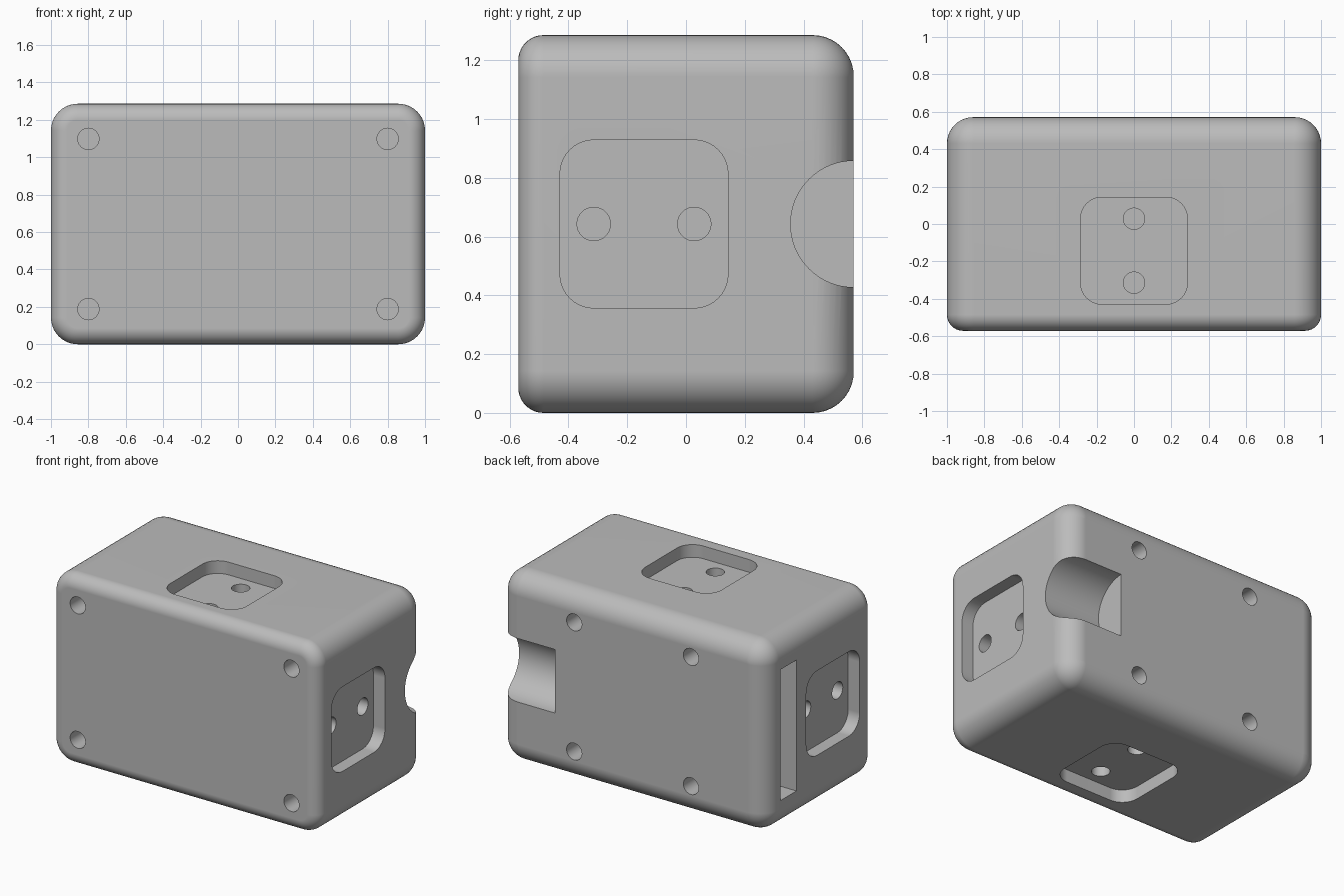
import bpy, bmesh
from math import sin, cos, pi
from mathutils import Matrix, Vector

if "Cube" in bpy.data.objects:
    bpy.data.objects.remove(bpy.data.objects["Cube"])

W, D, H = 1.0, 0.571, 0.643          # half sizes of the block
EDGE, FRONT_EDGE = 0.143, 0.086      # edge radii
PAD_Y = -0.143                       # centre of the side pockets


def rounded_rect(a, b, r, seg=10):
    """Outline of a rounded rectangle with half sizes a, b."""
    pts = []
    for k, (sx, sy) in enumerate(((1, 1), (-1, 1), (-1, -1), (1, -1))):
        for i in range(seg + 1):
            t = (k + i / seg) * pi / 2
            pts.append((sx * (a - r) + r * cos(t), sy * (b - r) + r * sin(t)))
    return pts


def loft(bm, rings):
    """Skin rings of points and close both ends."""
    vs = [[bm.verts.new(p) for p in ring] for ring in rings]
    n = len(vs[0])
    for a, b in zip(vs, vs[1:]):
        for i in range(n):
            bm.faces.new((a[i], a[(i + 1) % n], b[(i + 1) % n], b[i]))
    bm.faces.new(vs[0][::-1])
    bm.faces.new(vs[-1])


def prism(bm, outline, origin, axis, depth, out=0.05):
    """Cutter entering at origin against the outward axis."""
    m = Matrix.Translation(origin) @ Vector(axis).to_track_quat('Z', 'Y').to_matrix().to_4x4()
    loft(bm, [[m @ Vector((x, y, z)) for x, y in outline] for z in (-depth, out)])


def make(name, bm):
    bmesh.ops.recalc_face_normals(bm, faces=bm.faces)
    me = bpy.data.meshes.new(name)
    bm.to_mesh(me)
    bm.free()
    ob = bpy.data.objects.new(name, me)
    bpy.context.collection.objects.link(ob)
    return ob


# Block: rounded outline lofted front to back, inset along the edge arcs
bm = bmesh.new()
steps = [i / 10 * pi / 2 for i in range(11)]
sections = [(-D + FRONT_EDGE * (1 - sin(t)), FRONT_EDGE * (1 - cos(t))) for t in reversed(steps)]
back = EDGE - 0.003
sections += [(D - back * (1 - sin(t)), back * (1 - cos(t))) for t in steps]
loft(bm, [[(x, y, z + H) for x, z in rounded_rect(W - s, H - s, EDGE - s)] for y, s in sections])
block = make("block", bm)

# Pockets on the four sides, with a pair of bores in each
pockets, bores = bmesh.new(), bmesh.new()
circle = rounded_rect(0.057, 0.057, 0.057, 8)
pad = rounded_rect(0.286, 0.286, 0.115)
for nx, nz in ((1, 0), (-1, 0), (0, 1), (0, -1)):
    face = Vector((nx * W, PAD_Y, H + nz * H))
    axis = Vector((nx, 0, nz))
    prism(pockets, pad, face, axis, 0.086)
    for dy in (-0.171, 0.171):
        prism(bores, circle, face + Vector((0, dy, 0)), axis, 0.286)

# Screw holes in the front and back
for side, px, pz in ((-1, 0.8, 0.455), (1, 0.437, 0.437)):
    for sx in (-1, 1):
        for sz in (-1, 1):
            prism(bores, circle, (sx * px, side * D, H + sz * pz), (0, side, 0), 0.2)

# Half-round notch at the back left corner, tall slot on the right side
prism(pockets, rounded_rect(0.215, 0.215, 0.215, 16), (W, D, H), (1, 0, 0), 0.42)
slot = [(y, z) for y, z in ((-0.086, -0.443), (0.086, -0.443), (0.086, 0.443), (-0.086, 0.443))]
m = Matrix.Translation((-W, 0.333, H))
loft(pockets, [[m @ Vector((x, y, z)) for y, z in slot] for x in (-0.05, 0.4)])

# Cut the block
for name, cut in (("pocket_cutter", pockets), ("bore_cutter", bores)):
    cutter = make(name, cut)
    cutter.hide_render = True
    mod = block.modifiers.new(name, 'BOOLEAN')
    mod.operation, mod.solver, mod.object = 'DIFFERENCE', 'EXACT', cutter
    bpy.context.view_layer.objects.active = block
    bpy.ops.object.modifier_apply(modifier=name)
    bpy.data.objects.remove(cutter)

# Single grey colour
grey = bpy.data.materials.new("plain_grey")
grey.use_nodes = True
colour = (0.5, 0.5, 0.5, 1)
grey.diffuse_color = colour
grey.node_tree.nodes["Principled BSDF"].inputs["Base Color"].default_value = colour
block.data.materials.clear()
block.data.materials.append(grey)

# Smooth edges, flat large faces
bpy.ops.object.select_all(action='DESELECT')
block.select_set(True)
bpy.context.view_layer.objects.active = block
bpy.ops.object.shade_smooth_by_angle(angle=0.6)
block.modifiers.new("even_normals", 'WEIGHTED_NORMAL').keep_sharp = True
